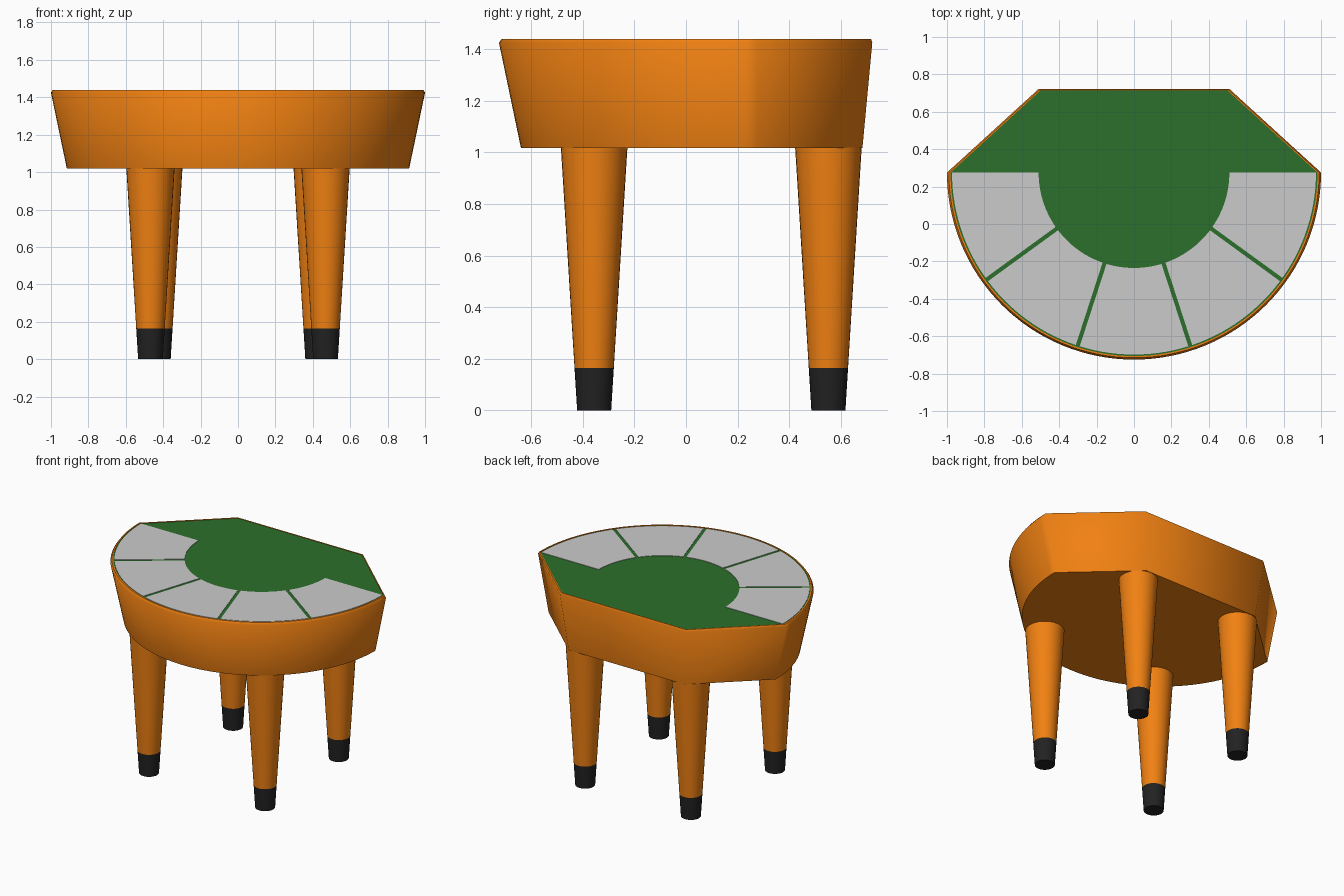
import bpy, bmesh, math

if "Cube" in bpy.data.objects:
    bpy.data.objects.remove(bpy.data.objects["Cube"])

CY = 0.275          # centre of the rounded front
ARC = 64            # segments around the half circle


def material(name, rgb):
    m = bpy.data.materials.new(name)
    m.diffuse_color = (*rgb, 1)
    m.use_nodes = True
    m.node_tree.nodes["Principled BSDF"].inputs["Base Color"].default_value = m.diffuse_color
    return m


ORANGE = material("orange_wood", (0.88, 0.22, 0.006))
GREEN = material("green_felt", (0.025, 0.16, 0.025))
BLACK = material("black_rubber", (0.016, 0.016, 0.016))


def loft(name, rings, mat=None, angle=30):
    """Skin a list of equal-length point rings and cap both ends."""
    bm = bmesh.new()
    vs = [[bm.verts.new(p) for p in ring] for ring in rings]
    n = len(vs[0])
    for lo, hi in zip(vs, vs[1:]):
        for i in range(n):
            j = (i + 1) % n
            bm.faces.new((lo[i], lo[j], hi[j], hi[i]))
    bm.faces.new(vs[0][::-1])
    bm.faces.new(vs[-1])
    bmesh.ops.recalc_face_normals(bm, faces=bm.faces)
    me = bpy.data.meshes.new(name)
    bm.to_mesh(me)
    bm.free()
    ob = bpy.data.objects.new(name, me)
    bpy.context.collection.objects.link(ob)
    if mat:
        me.materials.append(mat)
    bpy.ops.object.select_all(action='DESELECT')
    bpy.context.view_layer.objects.active = ob
    ob.select_set(True)
    bpy.ops.object.shade_smooth_by_angle(angle=math.radians(angle))
    return ob


def outline(s, z):
    """Table outline: half circle in front, three straight edges behind."""
    pts = [(math.cos(a), math.sin(a)) for a in
           (math.pi + math.pi * i / ARC for i in range(ARC + 1))]
    pts += [(0.51, 0.447), (-0.51, 0.447)]
    return [(x * s, CY + y * s, z) for x, y in pts]


def circle(x, y, r, z, n=32):
    return [(x + r * math.cos(2 * math.pi * i / n),
             y + r * math.sin(2 * math.pi * i / n), z) for i in range(n)]


# Tapered table body with chamfered rim and shallow pocket
loft("table_body", [outline(s, z) for s, z in
     ((0.915, 1.018), (1.0, 1.425), (0.99, 1.44), (0.981, 1.44), (0.981, 1.43))],
     ORANGE, 50)

# Felt playing surface set into the pocket
loft("felt_surface", [outline(0.981, 1.43), outline(0.981, 1.436)], GREEN)

# Five grey place panels fanned around the front
R_IN, R_OUT, GAP = 0.51, 0.973, 0.011


def panel(k, z):
    pts = []
    for r in (R_OUT, R_IN):
        off = math.asin(GAP / r)
        a0 = math.pi + k * math.pi / 5 + (off if k > 0 else 0)
        a1 = math.pi + (k + 1) * math.pi / 5 - (off if k < 4 else 0)
        arc = [(r * math.cos(a), CY + r * math.sin(a), z)
               for a in (a0 + (a1 - a0) * i / 14 for i in range(15))]
        pts += arc if r == R_OUT else arc[::-1]
    return pts


for k in range(5):
    loft(f"place_panel_{k + 1}", [panel(k, 1.434), panel(k, 1.439)])

# Tapered legs with dark feet
FOOT, TOP = 0.165, 1.02


def radius(z):
    return 0.066 + 0.063 * z / TOP


for row, x, y in (("front", 0.468, -0.356), ("back", 0.426, 0.552)):
    for side, sx in (("left", -x), ("right", x)):
        loft(f"{row}_{side}_leg",
             [circle(sx, y, radius(z), z) for z in (FOOT, TOP)], ORANGE)
        loft(f"{row}_{side}_foot",
             [circle(sx, y, radius(z), z) for z in (0, FOOT)], BLACK)
